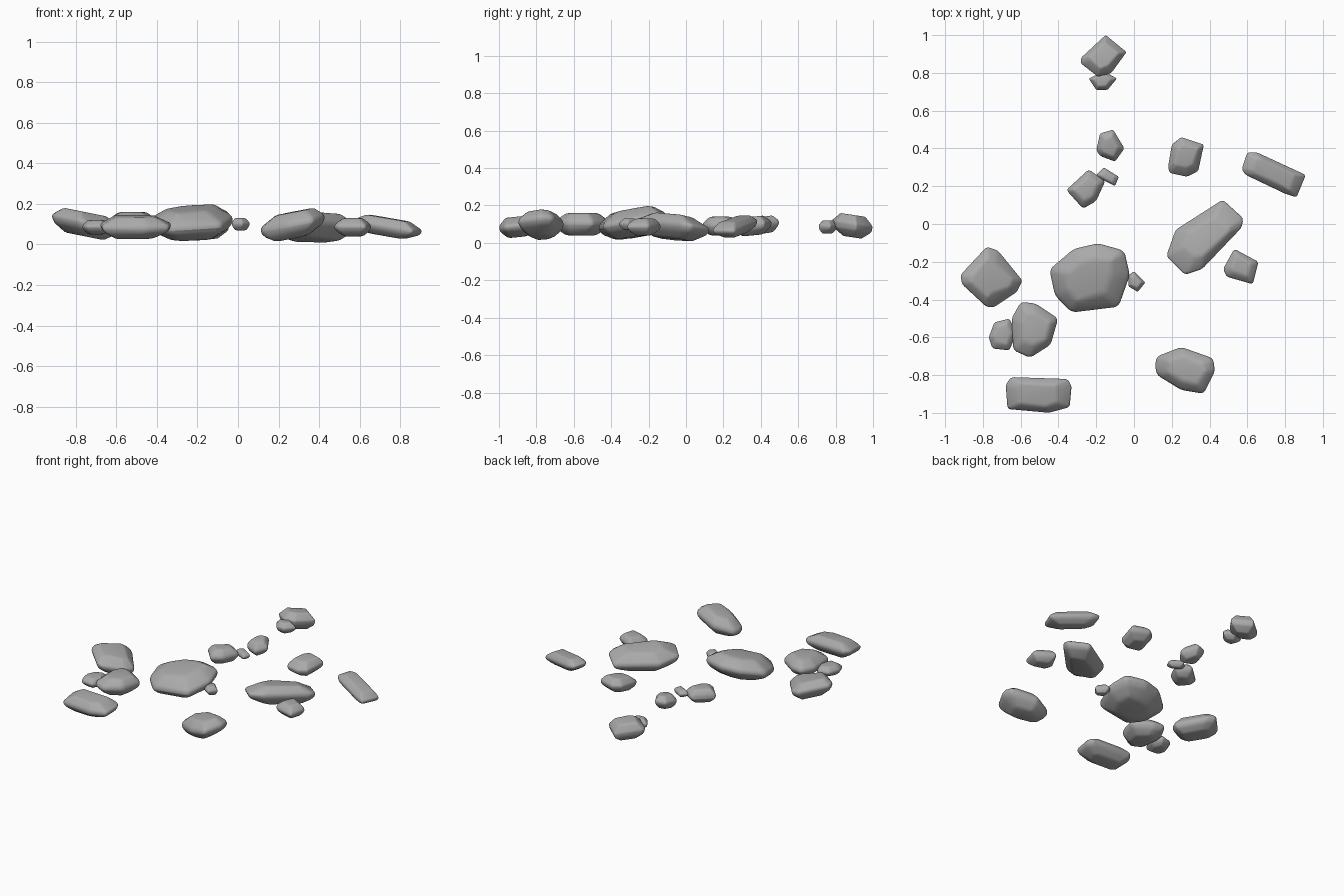
import bpy
import bmesh
import random
from mathutils import Vector

random.seed(4)

default_cube = bpy.data.objects.get("Cube")
if default_cube:
    bpy.data.objects.remove(default_cube, do_unlink=True)

# One plain stone colour
stone = bpy.data.materials.new("grey stone")
stone.use_nodes = True
stone_colour = (0.4, 0.4, 0.4, 1)
stone.diffuse_color = stone_colour
stone.node_tree.nodes["Principled BSDF"].inputs["Base Color"].default_value = stone_colour

# Each stone is a stack of rings: (height fraction, outline scale)
RINGS = ((0, 0.55), (0.33, 0.95), (0.62, 1.02), (1, 0.6))


def rock(name, outline, bottom, top, tilt=(0, 0)):
    """Lens-shaped stone with the given plan outline, leaning by tilt (slopes in x and y)."""
    points = [Vector(p) for p in outline]
    low = Vector((min(p.x for p in points), min(p.y for p in points)))
    high = Vector((max(p.x for p in points), max(p.y for p in points)))
    centre = (low + high) / 2
    size = min(high - low)
    lean = Vector(tilt)

    bm = bmesh.new()
    rings = []
    for fraction, scale in RINGS:
        ring = []
        for p in points:
            is_cap = fraction in (0, 1)
            wobble = random.uniform(-0.1, 0.1) if is_cap else 0
            offset = (p - centre) * (scale + wobble)
            z = bottom + (top - bottom) * fraction + offset.dot(lean)
            ring.append(bm.verts.new((*(centre + offset), z)))
        rings.append(ring)

    # Walls between the rings, then the two caps
    count = len(points)
    for lower, upper in zip(rings, rings[1:]):
        for i in range(count):
            j = (i + 1) % count
            bm.faces.new((lower[i], lower[j], upper[j], upper[i]))
    bm.faces.new(rings[0][::-1])
    bm.faces.new(rings[-1])
    bmesh.ops.recalc_face_normals(bm, faces=bm.faces[:])
    for face in bm.faces:
        face.smooth = True

    mesh = bpy.data.meshes.new(name)
    bm.to_mesh(mesh)
    bm.free()
    mesh.materials.append(stone)
    obj = bpy.data.objects.new(name, mesh)
    bpy.context.collection.objects.link(obj)

    # Worn edges
    bevel = obj.modifiers.new("worn edges", "BEVEL")
    bevel.width = size * 0.07
    bevel.segments = 3
    bevel.limit_method = "ANGLE"
    bevel.angle_limit = 0.2
    return obj


# Stones at the back
rock("back_rock", [(-.28, .88), (-.15, 1), (-.04, .91), (-.12, .8), (-.19, .78), (-.28, .85)],
     .03, .15, (0, -.15))
rock("back_pebble", [(-.24, .77), (-.16, .81), (-.09, .77), (-.14, .71), (-.2, .71)], .05, .12)
rock("upper_small_rock", [(-.2, .39), (-.18, .48), (-.11, .5), (-.05, .4), (-.1, .33), (-.18, .36)],
     .05, .14, (0, .15))
rock("upper_square_rock", [(-.36, .18), (-.24, .29), (-.15, .23), (-.2, .12), (-.27, .08)], .04, .14)
rock("upper_pebble", [(-.2, .26), (-.16, .3), (-.08, .25), (-.1, .2), (-.18, .24)], .07, .12)

# Stones on the left side
rock("left_block_rock", [(.18, .3), (.2, .42), (.25, .46), (.37, .42), (.34, .28), (.28, .25), (.19, .27)],
     .04, .14, (0, .1))
rock("left_long_rock", [(.57, .29), (.6, .38), (.65, .38), (.91, .26), (.86, .14), (.8, .16), (.59, .26)],
     .04, .13, (-.15, .05))
rock("left_slab_rock", [(.17, -.17), (.22, -.03), (.47, .13), (.58, .03), (.57, -.02), (.36, -.24), (.27, -.27)],
     .02, .15, (.06, -.15))
rock("left_small_rock", [(.47, -.24), (.53, -.13), (.66, -.2), (.63, -.32), (.49, -.28)], .04, .13)
rock("front_left_rock", [(.11, -.75), (.12, -.7), (.25, -.65), (.42, -.71), (.43, -.78),
                         (.37, -.9), (.25, -.88), (.12, -.8)], .03, .16, (.2, .03))

# Large middle stone and its pebble
rock("large_rock", [(-.45, -.24), (-.32, -.13), (-.19, -.1), (-.05, -.14), (-.02, -.27),
                    (-.08, -.44), (-.33, -.47), (-.42, -.38)], .03, .18, (.04, .17))
rock("middle_pebble", [(-.03, -.27), (0, -.25), (.06, -.31), (.02, -.36), (-.03, -.33)], .07, .13)

# Stones on the right side
rock("right_rock", [(-.92, -.27), (-.78, -.12), (-.72, -.14), (-.59, -.3), (-.62, -.36),
                    (-.74, -.44), (-.78, -.44), (-.91, -.32)], .04, .16, (-.2, 0))
rock("right_round_rock", [(-.65, -.5), (-.6, -.41), (-.52, -.42), (-.4, -.5), (-.44, -.64),
                          (-.55, -.71), (-.64, -.67)], .04, .16)
rock("right_pebble", [(-.77, -.6), (-.74, -.52), (-.66, -.5), (-.62, -.58), (-.66, -.67), (-.75, -.66)],
     .05, .12)
rock("front_right_rock", [(-.68, -.85), (-.65, -.81), (-.35, -.82), (-.33, -.86), (-.34, -.97),
                          (-.45, -1), (-.67, -.98)], .03, .14, (0, .1))
